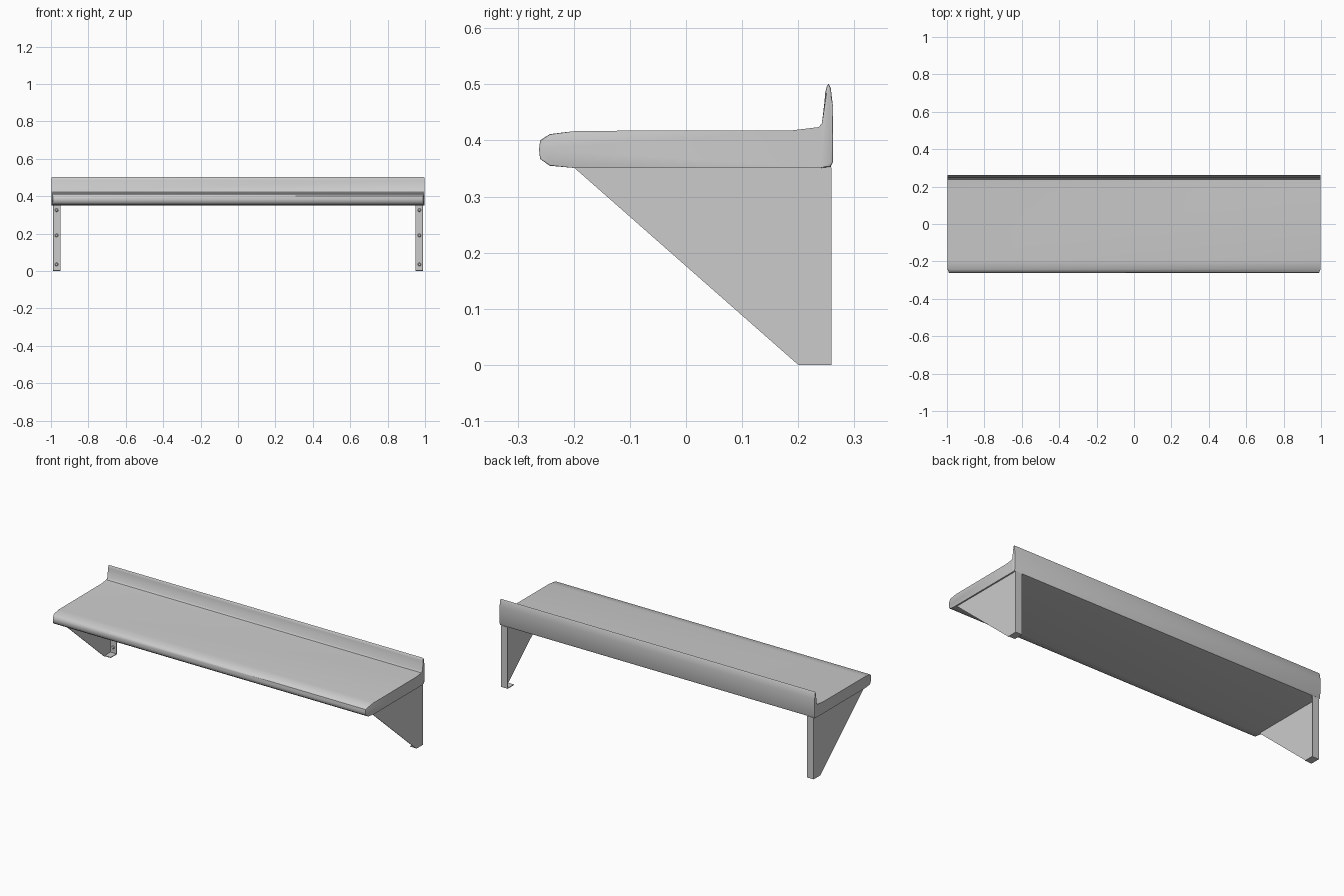
import bpy, bmesh, math
from mathutils import Matrix, Vector

if "Cube" in bpy.data.objects:
    bpy.data.objects.remove(bpy.data.objects["Cube"])


def finish(bm, name, angle=35):
    bmesh.ops.recalc_face_normals(bm, faces=bm.faces)
    me = bpy.data.meshes.new(name)
    bm.to_mesh(me)
    bm.free()
    ob = bpy.data.objects.new(name, me)
    bpy.context.collection.objects.link(ob)
    bpy.ops.object.select_all(action='DESELECT')
    ob.select_set(True)
    bpy.context.view_layer.objects.active = ob
    bpy.ops.object.shade_smooth_by_angle(angle=math.radians(angle))
    return ob


def add_box(bm, x0, x1, y0, y1, z0, z1):
    c = Vector(((x0 + x1) / 2, (y0 + y1) / 2, (z0 + z1) / 2))
    m = Matrix.Translation(c) @ Matrix.Diagonal((x1 - x0, y1 - y0, z1 - z0, 1))
    bmesh.ops.create_cube(bm, size=1, matrix=m)


def add_prism(bm, profile, x0, x1):
    a = [bm.verts.new((x0, y, z)) for y, z in profile]
    b = [bm.verts.new((x1, y, z)) for y, z in profile]
    n = len(a)
    caps = [bm.faces.new(a), bm.faces.new(b[::-1])]
    for i in range(n):
        j = (i + 1) % n
        bm.faces.new((a[i], b[i], b[j], a[j]))
    return caps


# Shelf board with rounded front and raised back lip
profile = [(-0.262, 0.384), (-0.26, 0.40), (-0.243, 0.411), (-0.195, 0.417),
           (0.19, 0.418), (0.238, 0.421), (0.245, 0.43), (0.248, 0.485),
           (0.251, 0.497), (0.254, 0.501), (0.258, 0.493), (0.262, 0.46),
           (0.262, 0.362), (0.258, 0.353), (0.24, 0.351), (-0.2, 0.351),
           (-0.243, 0.355), (-0.26, 0.367)]
bm = bmesh.new()
caps = add_prism(bm, profile, -0.998, 0.998)
for v in bm.verts:
    if v.co.y < -0.25:
        v.co.x *= 0.992
cap_edges = list({e for f in caps for e in f.edges})
bmesh.ops.bevel(bm, geom=cap_edges, offset=0.004, segments=2, profile=0.5,
                affect='EDGES', clamp_overlap=True)
finish(bm, "shelf_board", 40)

# Folded sheet brackets and their screw heads, mirrored left and right
T = 0.004
for side, label in ((1, "right"), (-1, "left")):
    mirror = Matrix.Diagonal((side, 1, 1, 1))
    bm = bmesh.new()
    add_prism(bm, [(-0.2, 0.352), (0.2, 0), (0.259, 0), (0.259, 0.352)], 0.99 - T, 0.99)
    add_box(bm, 0.948, 0.99 - T, 0.259 - T, 0.259, 0, 0.352)
    add_box(bm, 0.948, 0.99 - T, 0.203, 0.259 - T, 0, T)
    bm.transform(mirror)
    finish(bm, label + "_bracket", 30)

    bm = bmesh.new()
    for z in (0.035, 0.19, 0.325):
        m = (Matrix.Translation((0.97, 0.2535, z)) @ Matrix.Rotation(math.pi / 2, 4, 'X'))
        bmesh.ops.create_cone(bm, cap_ends=True, segments=16, radius1=0.01,
                              radius2=0.006, depth=0.005, matrix=m)
    bm.transform(mirror)
    finish(bm, label + "_screws", 30)
